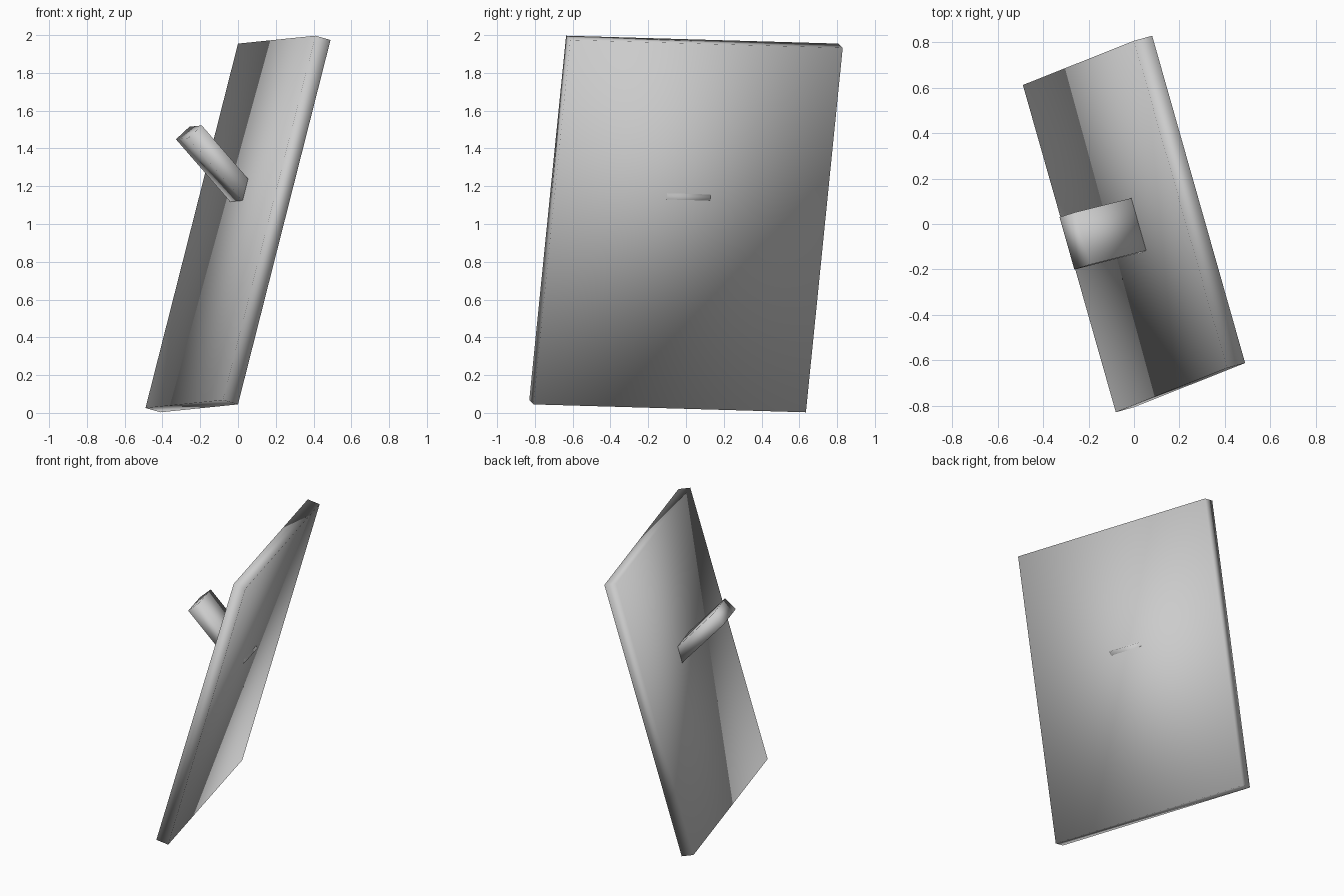
import bpy
from math import radians
from mathutils import Matrix, Vector

if "Cube" in bpy.data.objects:
    bpy.data.objects.remove(bpy.data.objects["Cube"])

# Tilted frame of the panel: n = thickness, u = width, v = height
v = Vector((0.49, 0.195, 1.93)).normalized()
u = Vector((-0.41, 1.44, -0.045))
u = (u - v * u.dot(v)).normalized()
n = u.cross(v)


def slab(name, centre, axes, size):
    """Smooth-shaded box of the given size along three axes."""
    bpy.ops.mesh.primitive_cube_add(size=1)
    ob = bpy.context.object
    ob.name = name
    ob.data.transform(Matrix.Diagonal((*size, 1)))
    rot = Matrix(axes).transposed().to_4x4()
    ob.matrix_world = Matrix.Translation(centre) @ rot
    bpy.ops.object.shade_smooth()
    return ob


# Large thin panel
slab("panel", Vector((0, 0, 1)), (n, u, v), (0.086, 1.5, 2.0))

# Short handle rising from the back face, its lower corner just piercing the front
tilt = radians(33)
turn = Matrix.Rotation(tilt, 3, u)
d, t = turn @ n, turn @ v
if d.z > 0 or d.dot(n) < 0 or d.z > n.z:
    turn = Matrix.Rotation(-tilt, 3, u)
    d, t = turn @ n, turn @ v
end = Vector((-0.26, -0.074, 1.485))
slab("handle", end + d * 0.25, (d, u, t), (0.5, 0.24, 0.1))
